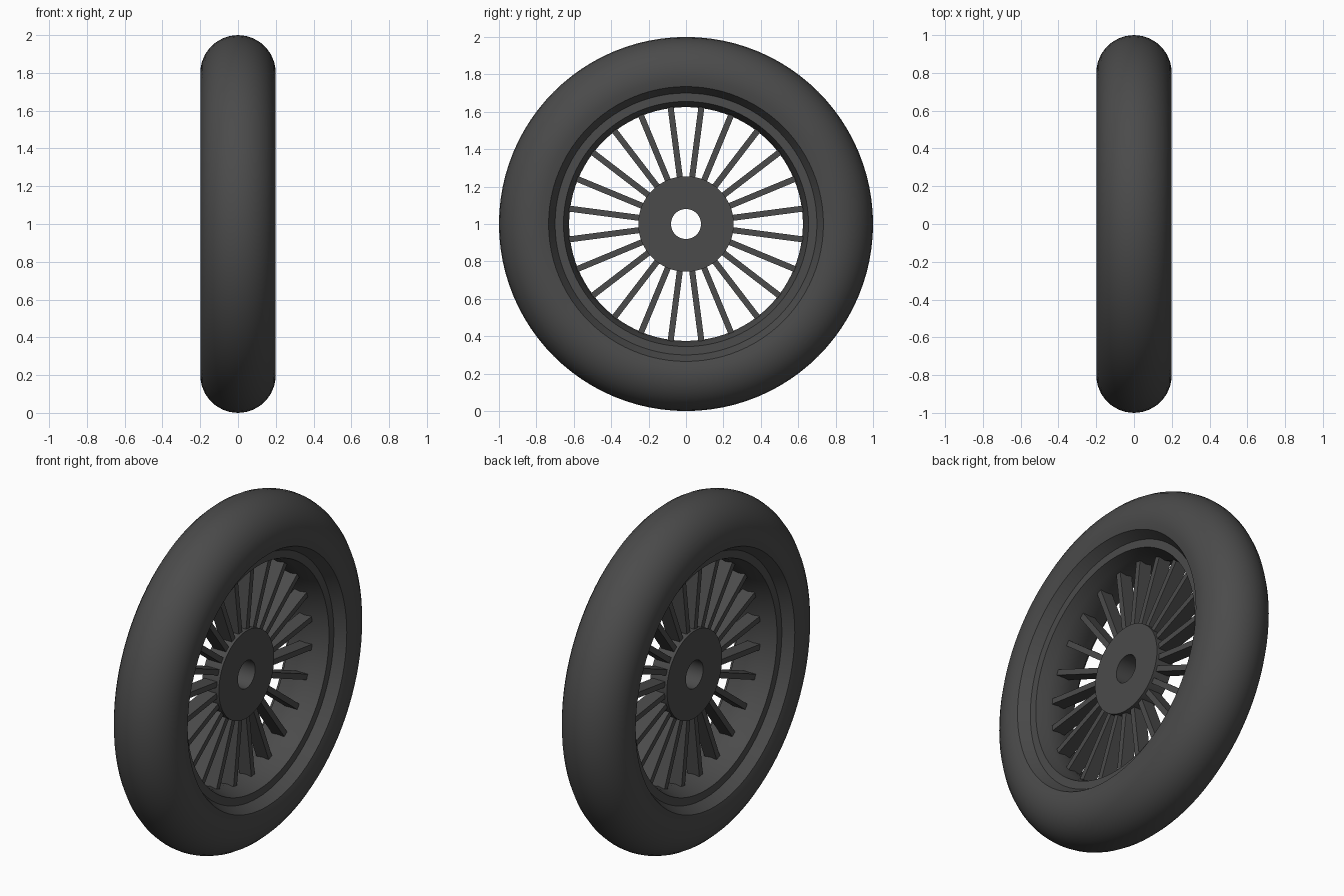
import bpy, bmesh, math
from mathutils import Matrix

cube = bpy.data.objects.get("Cube")
if cube:
    bpy.data.objects.remove(cube)

CENTER = Matrix.Translation((0, 0, 1))
SEGMENTS = 96
SPOKES = 24

rubber = bpy.data.materials.new("dark_grey")
rubber.use_nodes = True
grey = (0.07, 0.07, 0.07, 1)
rubber.diffuse_color = grey
rubber.node_tree.nodes["Principled BSDF"].inputs["Base Color"].default_value = grey


def finish(name, bm, smooth=True):
    """Turn a bmesh into a coloured, shaded object."""
    bmesh.ops.recalc_face_normals(bm, faces=bm.faces)
    bm.transform(CENTER)
    mesh = bpy.data.meshes.new(name)
    bm.to_mesh(mesh)
    bm.free()
    mesh.materials.append(rubber)
    obj = bpy.data.objects.new(name, mesh)
    bpy.context.collection.objects.link(obj)
    if smooth:
        bpy.ops.object.select_all(action='DESELECT')
        obj.select_set(True)
        bpy.context.view_layer.objects.active = obj
        bpy.ops.object.shade_smooth_by_angle(angle=math.radians(28))
    return obj


def lathe(name, profile):
    """Spin a closed (x, radius) profile around the x axis."""
    bm = bmesh.new()
    rings = []
    for i in range(SEGMENTS):
        a = 2 * math.pi * i / SEGMENTS
        rings.append([bm.verts.new((x, r * math.cos(a), r * math.sin(a)))
                      for x, r in profile])
    n = len(profile)
    for i, ring in enumerate(rings):
        nxt = rings[(i + 1) % SEGMENTS]
        for j in range(n):
            k = (j + 1) % n
            bm.faces.new((ring[j], ring[k], nxt[k], nxt[j]))
    return finish(name, bm)


def mirrored(half):
    """Complete a profile given from the -x side to the middle."""
    return half + [(-x, r) for x, r in reversed(half) if x != 0]


# Tyre: round section with a sloping bead on each side
arc = []
for i in range(10):
    a = math.radians(-19 + 109 * i / 9)
    x = 0.2 * math.cos(a)
    arc.append((0 if i == 9 else -x, 0.8 + 0.2 * math.sin(a)))
lathe("tyre", mirrored([(-0.13, 0.70)] + arc))

# Rim: flat flanges with a barrel narrowing to the middle
lathe("rim", [(-0.13, 0.705), (-0.13, 0.655), (-0.07, 0.637), (0, 0.625),
              (0.07, 0.637), (0.13, 0.655), (0.13, 0.705)])

# Hub: disc with an axle hole
lathe("hub", [(-0.055, 0.08), (-0.055, 0.255), (0.055, 0.255), (0.055, 0.08)])

# Spokes: flat radial bars
bm = bmesh.new()
inner, outer = 0.22, 0.63
for i in range(SPOKES):
    turn = Matrix.Rotation(2 * math.pi * (i + 0.5) / SPOKES, 4, 'X')
    place = Matrix.Translation((0, 0, (inner + outer) / 2))
    size = Matrix.Diagonal((0.08, 0.032, outer - inner, 1))
    bmesh.ops.create_cube(bm, size=1, matrix=turn @ place @ size)
finish("spokes", bm, smooth=False)
